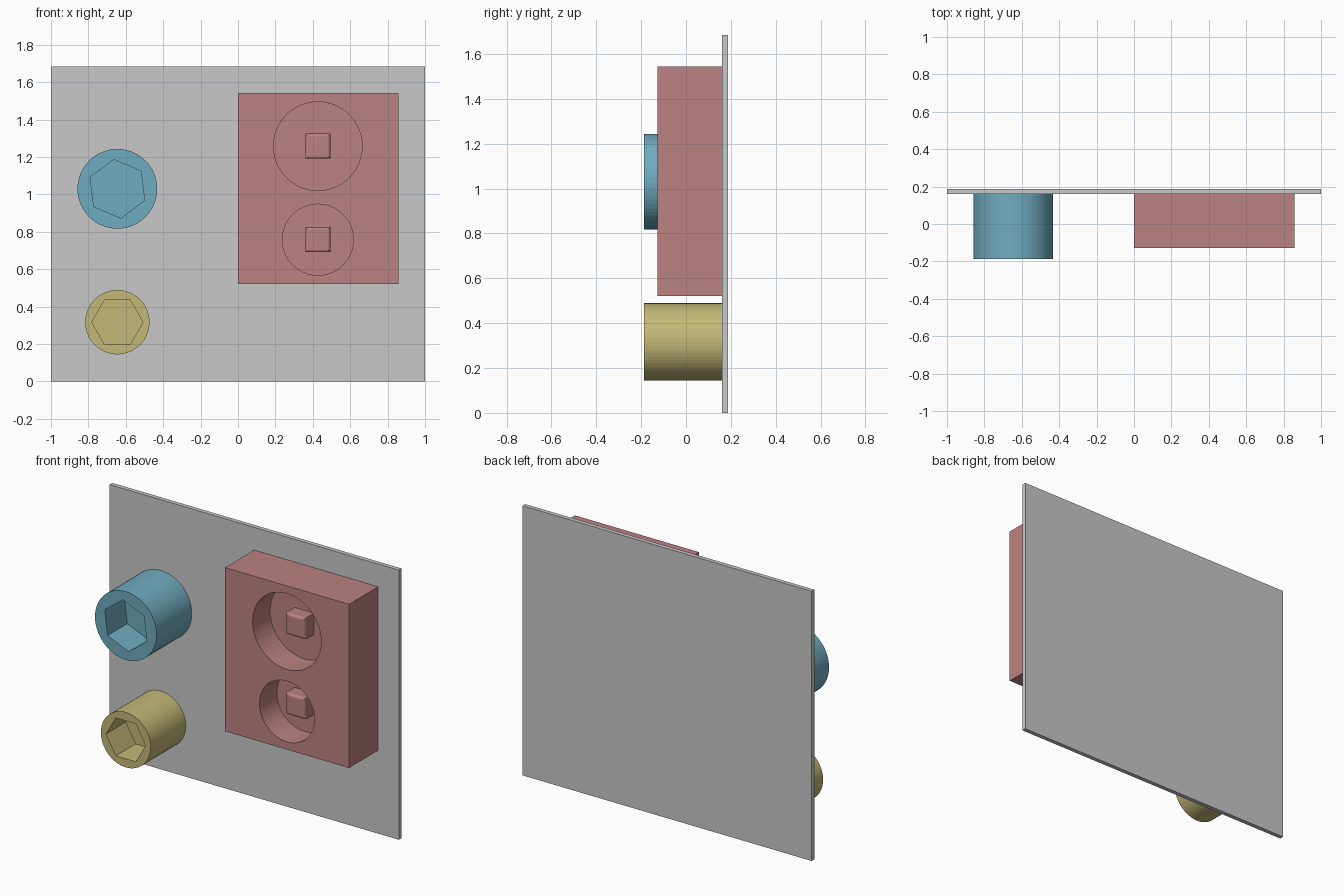
import bpy, bmesh, math
from mathutils import Vector

if "Cube" in bpy.data.objects:
    bpy.data.objects.remove(bpy.data.objects["Cube"])


def material(name, rgb):
    m = bpy.data.materials.new(name)
    lin = [((c / 255 + 0.055) / 1.055) ** 2.4 for c in rgb]
    m.diffuse_color = (*lin, 1)
    m.use_nodes = True
    m.node_tree.nodes["Principled BSDF"].inputs["Base Color"].default_value = m.diffuse_color
    return m


GREY = material("light grey", (200, 200, 200))
RED = material("dusty red", (188, 130, 130))
BLUE = material("soft blue", (112, 172, 192))
YELLOW = material("soft yellow", (196, 185, 120))


def extrude_y(name, points, y0, y1, mat):
    """Solid made by extruding an x/z outline from y0 to y1."""
    bm = bmesh.new()
    face = bm.faces.new([bm.verts.new((x, y0, z)) for x, z in points])
    ext = bmesh.ops.extrude_face_region(bm, geom=[face], use_keep_orig=True)
    moved = [v for v in ext["geom"] if isinstance(v, bmesh.types.BMVert)]
    bmesh.ops.translate(bm, verts=moved, vec=Vector((0, y1 - y0, 0)))
    bmesh.ops.recalc_face_normals(bm, faces=bm.faces[:])
    mesh = bpy.data.meshes.new(name)
    bm.to_mesh(mesh)
    bm.free()
    mesh.materials.append(mat)
    ob = bpy.data.objects.new(name, mesh)
    bpy.context.collection.objects.link(ob)
    return ob


def rect(x0, x1, z0, z1):
    return [(x0, z0), (x1, z0), (x1, z1), (x0, z1)]


def ngon(n, r, cx, cz, phase=0):
    a = [math.radians(phase) + math.tau * i / n for i in range(n)]
    return [(cx + r * math.cos(t), cz + r * math.sin(t)) for t in a]


def apply_modifier(ob, mod):
    bpy.context.view_layer.objects.active = ob
    bpy.ops.object.modifier_apply(modifier=mod.name)


def cut(ob, cutter):
    cutter.hide_render = True
    mod = ob.modifiers.new("cut", "BOOLEAN")
    mod.operation = "DIFFERENCE"
    mod.solver = "EXACT"
    mod.object = cutter
    apply_modifier(ob, mod)
    bpy.data.objects.remove(cutter)


FRONT, BACK, WALL = -0.187, 0.187, 0.16

# Back plate
extrude_y("back_plate", rect(-1, 1, 0, 1.685), WALL, BACK, GREY)

# Round sockets with hexagonal recesses
for name, cz, r, hex_r, phase, mat in (
        ("upper_socket", 1.03, 0.213, 0.158, 37, BLUE),
        ("lower_socket", 0.317, 0.172, 0.137, 0, YELLOW)):
    socket = extrude_y(name, ngon(64, r, -0.645, cz), FRONT, WALL, mat)
    cut(socket, extrude_y("cutter", ngon(6, hex_r, -0.645, cz, phase),
                          FRONT - 0.1, FRONT + 0.195, mat))

# Red block with two round wells
BLOCK_FRONT, WELL_FLOOR = -0.127, 0.045
block = extrude_y("block", rect(0, 0.857, 0.52, 1.543), BLOCK_FRONT, WALL, RED)
for name, cz, r in (("upper_peg", 1.258, 0.237), ("lower_peg", 0.758, 0.19)):
    cut(block, extrude_y("cutter", ngon(64, r, 0.427, cz),
                         BLOCK_FRONT - 0.1, WELL_FLOOR, RED))
    # Square peg with rounded front edges standing in the well
    h = 0.067
    peg = extrude_y(name, rect(0.427 - h, 0.427 + h, cz - h, cz + h),
                    -0.045, WELL_FLOOR + 0.01, RED)
    bm = bmesh.new()
    bm.from_mesh(peg.data)
    edges = [e for e in bm.edges if all(v.co.y < 0 for v in e.verts)]
    bmesh.ops.bevel(bm, geom=edges, offset=0.016, segments=4, profile=0.5,
                    affect="EDGES")
    bm.to_mesh(peg.data)
    bm.free()
